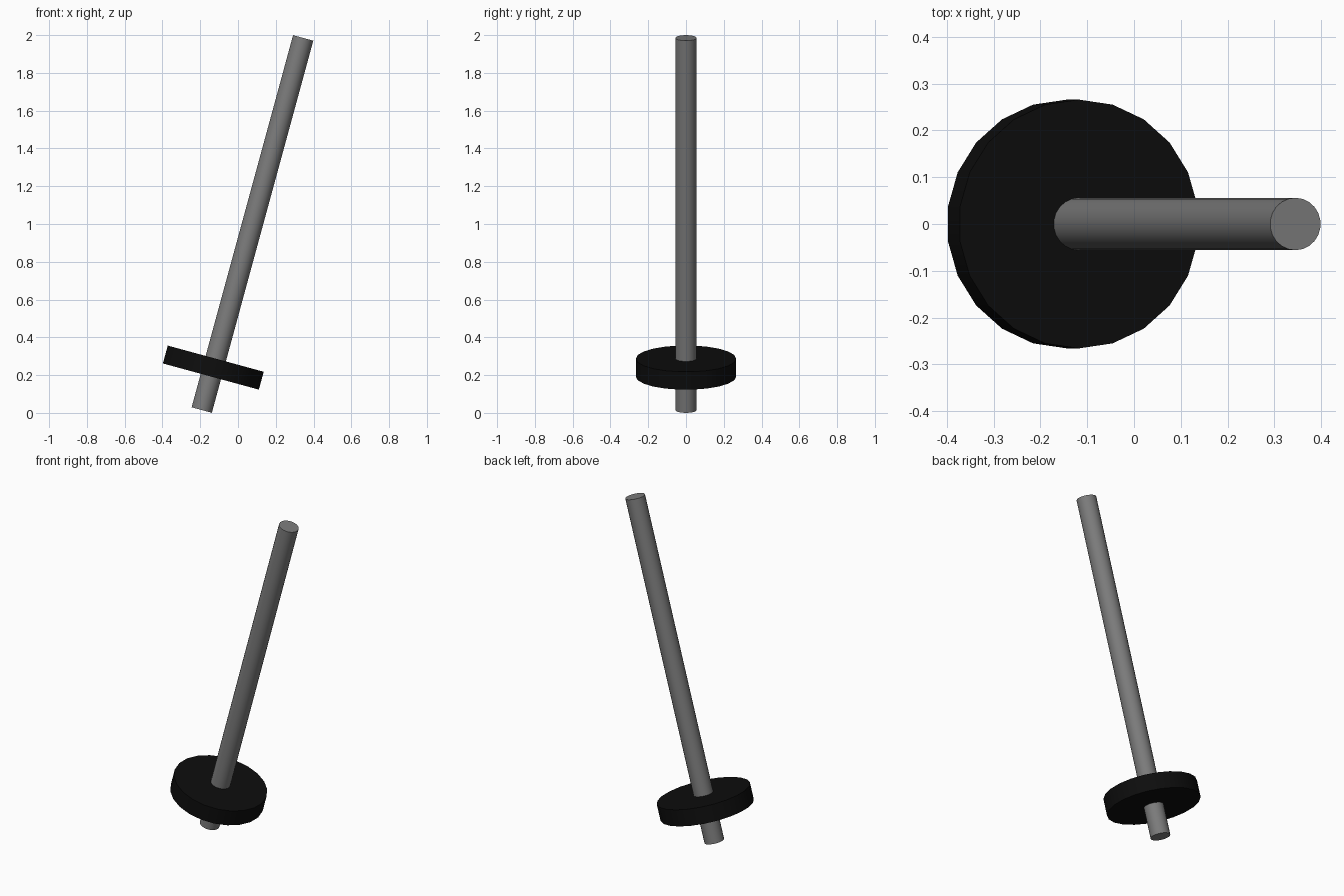
import bpy
import math
from mathutils import Vector

cube = bpy.data.objects.get("Cube")
if cube:
    bpy.data.objects.remove(cube, do_unlink=True)

TILT = math.radians(15.25)
AXIS = Vector((math.sin(TILT), 0, math.cos(TILT)))
BASE = Vector((-0.192, 0, 0.015))  # centre of the rod's lower end


def material(name, value):
    mat = bpy.data.materials.new(name)
    mat.use_nodes = True
    colour = (value, value, value, 1)
    mat.diffuse_color = colour
    mat.node_tree.nodes["Principled BSDF"].inputs["Base Color"].default_value = colour
    return mat


def tilted_cylinder(name, sides, radius, start, end, mat):
    """Cylinder between two distances along the tilted axis."""
    bpy.ops.mesh.primitive_cylinder_add(
        vertices=sides, radius=radius, depth=end - start,
        location=BASE + AXIS * (start + end) / 2, rotation=(0, TILT, 0))
    obj = bpy.context.object
    obj.name = name
    obj.data.materials.append(mat)
    bpy.ops.object.shade_smooth_by_angle(angle=math.radians(30))
    return obj


# Long leaning rod
tilted_cylinder("rod", 22, 0.056, 0, 2.042, material("steel grey", 0.2))

# Thick round disc threaded on the rod near its lower end
tilted_cylinder("disc", 22, 0.266, 0.184, 0.282, material("rubber black", 0.004))
